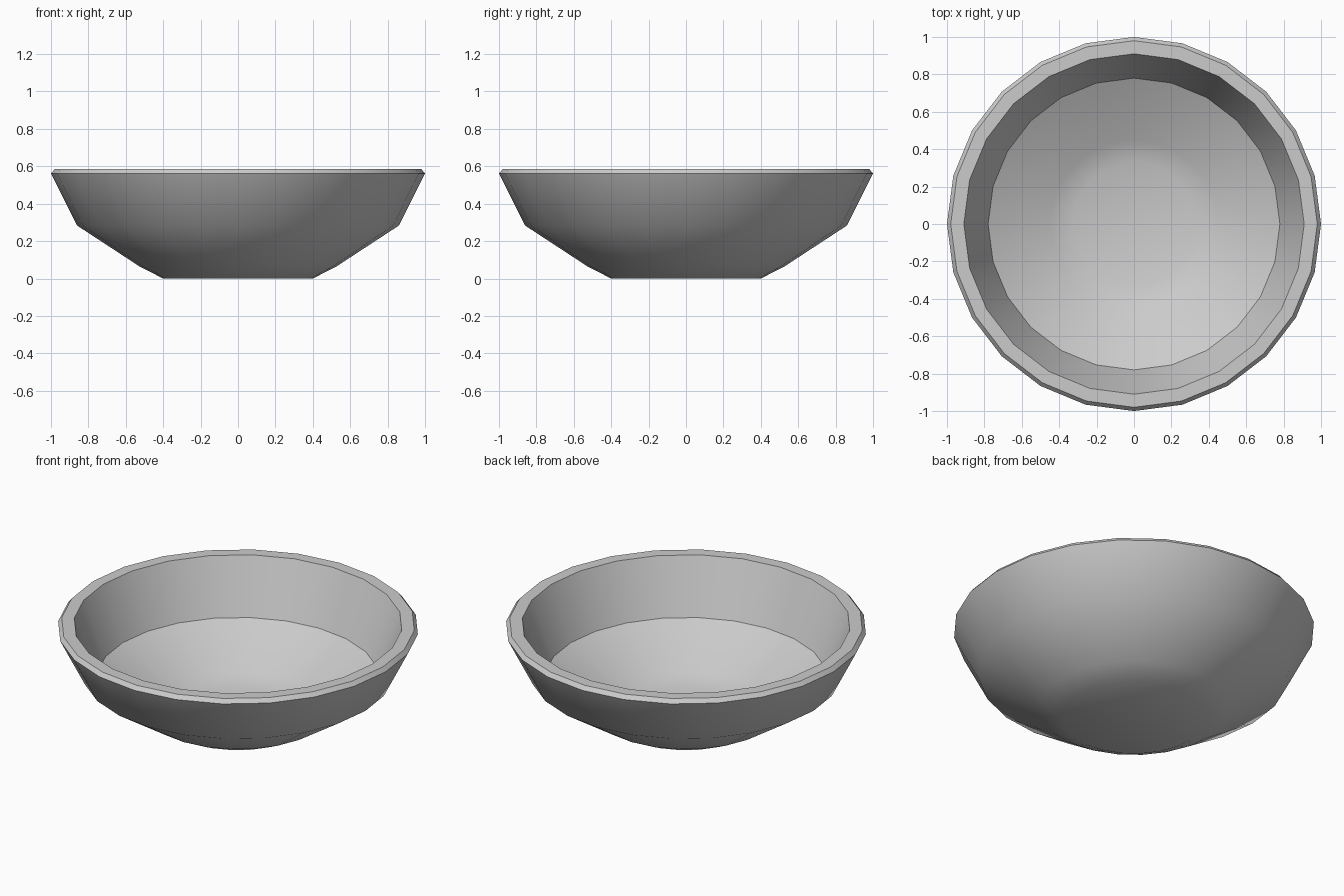
import bpy, bmesh, math

if "Cube" in bpy.data.objects:
    bpy.data.objects.remove(bpy.data.objects["Cube"])

SIDES = 24

# Bowl cross-section (radius, height): underside, outer wall, rim, inner wall, floor
profile = [(0.40, 0.0), (0.524, 0.063), (0.86, 0.283), (1.0, 0.561),
           (0.98, 0.585), (0.91, 0.585), (0.78, 0.262), (0.45, 0.08), (0.33, 0.04)]

bm = bmesh.new()
rings = []
for r, z in profile:
    rings.append([bm.verts.new((r * math.cos(2 * math.pi * i / SIDES),
                                r * math.sin(2 * math.pi * i / SIDES), z))
                  for i in range(SIDES)])

# Walls between neighbouring rings
for a, b in zip(rings, rings[1:]):
    for i in range(SIDES):
        j = (i + 1) % SIDES
        bm.faces.new((a[i], a[j], b[j], b[i]))

# Base and inner floor discs
bm.faces.new(rings[0][::-1])
bm.faces.new(rings[-1])
bmesh.ops.recalc_face_normals(bm, faces=bm.faces)

mesh = bpy.data.meshes.new("bowl")
bm.to_mesh(mesh)
bm.free()
bowl = bpy.data.objects.new("bowl", mesh)
bpy.context.collection.objects.link(bowl)

# Smooth walls, crisp rim
bpy.context.view_layer.objects.active = bowl
bowl.select_set(True)
bpy.ops.object.shade_smooth_by_angle(angle=math.radians(32))
